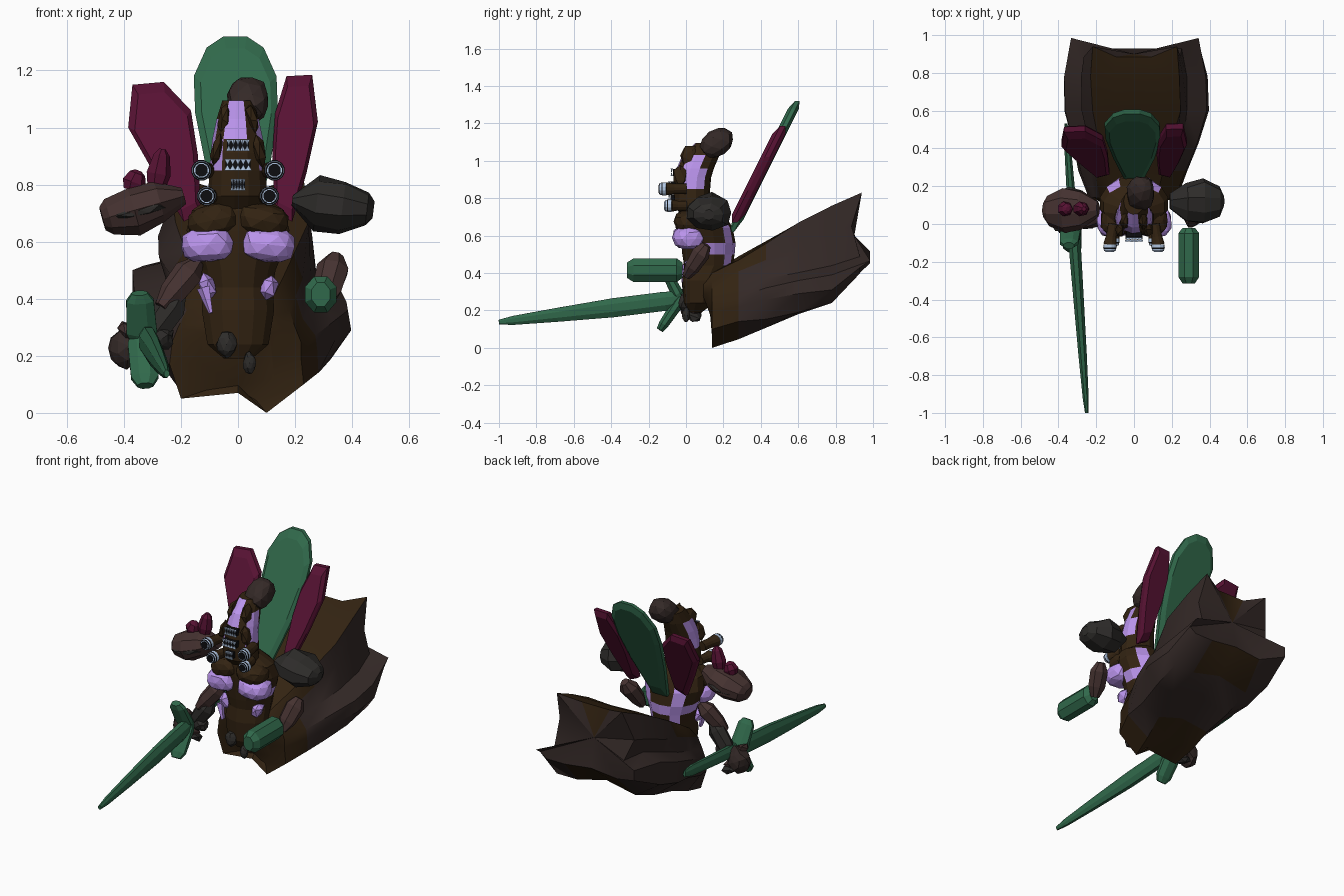
import bpy, bmesh, math, random
from mathutils import Vector, Euler

if "Cube" in bpy.data.objects:
    bpy.data.objects.remove(bpy.data.objects["Cube"])

random.seed(4)
COL = dict(green=(.03, .14, .07), magenta=(.095, .006, .033), lilac=(.5, .3, .85),
           brown=(.033, .017, .006), dark=(.034, .022, .020), red=(.06, .032, .03),
           black=(.004, .004, .005), grey=(.027, .025, .023), pale=(.45, .58, .78))
MAT = {}
for k, c in COL.items():
    MAT[k] = bpy.data.materials.new(k)
    MAT[k].diffuse_color = (*c, 1)


def finish(name, bm, mats, pick=None):
    bmesh.ops.recalc_face_normals(bm, faces=bm.faces)
    me = bpy.data.meshes.new(name)
    if pick:
        for f in bm.faces:
            f.material_index = pick(f.calc_center_median(), f.normal)
    bm.to_mesh(me)
    bm.free()
    ob = bpy.data.objects.new(name, me)
    bpy.context.collection.objects.link(ob)
    for m in mats.split():
        me.materials.append(MAT[m])
    return ob


def loft(name, rings, mats, pick=None, end=None):
    bm = bmesh.new()
    vs = [[bm.verts.new(p) for p in r] for r in rings]
    n = len(vs[0])
    for a, b in zip(vs, vs[1:]):
        for i in range(n):
            bm.faces.new((a[i], a[(i + 1) % n], b[(i + 1) % n], b[i]))
    bm.faces.new(vs[0])
    if end is None:
        bm.faces.new(vs[-1])
    else:
        c = bm.verts.new(end)
        for i in range(n):
            bm.faces.new((vs[-1][i], vs[-1][(i + 1) % n], c))
    return finish(name, bm, mats, pick)


def tube(name, p0, p1, prof, mat, n=8, ref=(0, 0, 1), jit=0):
    """prof: (fraction along, half width sideways, half width toward ref)"""
    p0, p1 = Vector(p0), Vector(p1)
    d = (p1 - p0).normalized()
    u = d.cross(Vector(ref)).normalized()
    v = u.cross(d)
    rings = []
    for t, a, b in prof:
        ring = []
        for i in range(n):
            w = 2 * math.pi * (i + .5) / n
            s = 1 + random.uniform(-jit, jit)
            ring.append(p0.lerp(p1, t) + s * (u * a * math.cos(w) + v * b * math.sin(w)))
        rings.append(ring)
    return loft(name, rings, mat)


def blob(name, loc, size, mat, rot=(0, 0, 0), jit=.12, sub=2, box=1):
    bm = bmesh.new()
    bmesh.ops.create_icosphere(bm, subdivisions=sub, radius=1)
    e = Euler([math.radians(r) for r in rot])
    for v in bm.verts:
        p = v.co * (1 + random.uniform(-jit, jit))
        q = Vector([math.copysign(abs(p[i]) ** box, p[i]) * size[i] for i in range(3)])
        q.rotate(e)
        v.co = q + Vector(loc)
    return finish(name, bm, mat)


def horizontal(rows, n):
    """rows: z, half width, y centre, half depth"""
    return [[Vector((w * math.cos(2 * math.pi * (i + .5) / n), yc + d * math.sin(2 * math.pi * (i + .5) / n), z))
             for i in range(n)] for z, w, yc, d in rows]


def leaf(name, outline, y0, mat, t=.03):
    n = len(outline)
    cx, cz = sum(p[0] for p in outline) / n, sum(p[1] for p in outline) / n
    rings = []
    for s, o in ((.84, -t), (1, -.4 * t), (1, .4 * t), (.84, t)):
        ring = []
        for x, z in outline:
            x, z = cx + (x - cx) * s, cz + (z - cz) * s
            ring.append(Vector((x, y0 + (z - .65) * .5 + o, z)))
        rings.append(ring)
    return loft(name, rings, mat)


# draped cloak: front section blends into a lobed rear section (x, z)
front = [(.22, .2), (.22, .25), (.2, .3), (.18, .36), (.12, .4), (.05, .4), (-.05, .4), (-.12, .4),
         (-.18, .36), (-.21, .3), (-.23, .25), (-.24, .17), (-.2, .05), (0, .07), (.1, 0), (.23, .1)]
rear = [(.39, .31), (.38, .39), (.28, .44), (.26, .62), (.24, .76), (.1, .76), (-.1, .76), (-.23, .76),
        (-.28, .62), (-.25, .53), (-.37, .5), (-.37, .36), (-.2, .25), (0, .29), (.2, .24), (.34, .24)]
rings = [[Vector((x * .55, .12 - (z - .2) * .3, .2 + (z - .2) * .8)) for x, z in front]]
for t in (0, .22, .45, .72, 1):
    ring = []
    for (x0, z0), (x1, z1) in zip(front, rear):
        w = min(1, t * 1.35) ** .8
        j = random.uniform(-.012, .012) if 0 < t < 1 else 0
        ring.append(Vector((x0 + (x1 - x0) * w + j, .14 + .64 * t, z0 + (z1 - z0) * t + j)))
    rings.append(ring)
last = []
for i, (x, z) in enumerate(rear):
    up = z > .6
    wave = .035 if i in (1, 4, 7, 10, 11) else -.02
    last.append(Vector((x * (.95 if up else .9), (.905 if up else .95) + wave,
                        z + (.07 if i in (4, 7) else .03) if up else .47 + (z - .4) * .45)))
rings.append(last)
cloak = loft("cloak", rings, "dark brown",
             lambda c, n: 1 if abs(c.x) < .2 and c.y < .9 and (c.z > .3 or c.y < .5)
             or c.y < .25 and c.x > 0 else 0, end=(0, .9, .6))
for p in cloak.data.polygons:
    p.use_smooth = True
bpy.context.view_layer.objects.active = cloak
cloak.select_set(True)
bpy.ops.object.shade_smooth_by_angle(angle=math.radians(35))

# torso with lilac waist markings
torso = [(.19, .05, .05, .035), (.24, .11, .07, .08), (.36, .13, .09, .11), (.44, .125, .12, .13),
         (.50, .135, .12, .14), (.56, .16, .12, .145), (.64, .185, .11, .14), (.71, .165, .09, .12), (.77, .08, .07, .08)]
loft("torso", horizontal(torso, 14), "brown lilac",
     lambda c, n: 1 if (.52 < c.z < .6 and c.y > .06) or (.46 < c.z < .68 and c.y > .1 and int(c.x * 18 + 20) % 3 == 0)
     else 0)
for s in (-1, 1):
    blob("chest_plate", (s * .105, .015, .59), (.095, .088, .062), "lilac", (0, s * 6, 0), .04, 2, .75)
    blob("collar_muscle", (s * .085, .02, .675), (.095, .085, .06), "brown", (0, s * 12, 0), .05, 2, .8)
    blob("hip_marking", (s * .108, .035, .44), (.032, .05, .05), "lilac", (0, s * 15, 0), .15, 1)
tube("hip_stripe", (-.12, -.005, .44), (-.095, -.01, .35), ((0, .025, .02), (1, .008, .015)), "lilac", 5, (0, 1, 0))
blob("belt_charm", (-.04, -.01, .24), (.035, .03, .045), "grey")
blob("belt_charm_tip", (.04, .0, .175), (.022, .022, .038), "grey")

# long head leaning back
head = [(.70, .09, .06, .075), (.76, .105, .03, .095), (.85, .10, .03, .1), (.91, .095, .035, .1),
        (.96, .09, .05, .1), (1.03, .075, .08, .1), (1.095, .055, .12, .07)]
loft("head", horizontal(head, 13), "brown lilac",
     lambda c, n: 1 if c.z > .95 and c.y < .08 and abs(c.x) < .03 or .87 < c.z < 1.0 and abs(c.x) > .06 and c.y < .1
     else 0)
blob("head_crest", (.035, .165, 1.095), (.075, .095, .07), "dark", (35, 0, 0), .06, 2, .85)
for s in (-1, 1):
    blob("cheek_ridge", (s * .075, -.03, .92), (.022, .04, .06), "brown", (0, s * -12, 0), .1, 1)
    blob("brow_ridge", (s * .05, .02, 1.03), (.022, .05, .06), "brown", (-30, s * -12, 0), .1, 1)

# three stacked mouths with teeth
for y, z, w in ((-.062, .938, .042), (-.075, .87, .048), (-.075, .80, .026)):
    tube("mouth", (0, y + .04, z), (0, y - .008, z), ((0, w * 1.3, .028), (1, w * 1.3, .026)), "black", 4)
    for r in (-1, 1):
        for i in range(5):
            x = w * (i - 2) / 2.6
            tube("tooth", (x, y - .014, z + r * .02), (x, y - .016, z + r * .001),
                 ((0, w / 3.8, .006), (1, .001, .001)), "pale", 6, (0, 1, 0))

# four eye tubes
for s in (-1, 1):
    for x, y, z, r in ((.128, -.14, .85, .036), (.11, -.11, .76, .034)):
        x *= s
        tube("eye_tube", (x * .85, 0, z), (x, y + .03, z), ((0, r * .8, r * .8), (.6, r * .8, r * .8), (1, r, r)), "brown", 12)
        tube("eye_rim", (x, y + .032, z), (x, y, z), ((0, r, r), (.5, r, r), (1, r * .9, r * .9)), "pale", 12)
        tube("eye_ring", (x, y + .015, z), (x, y - .003, z), ((0, r * 1.02, r * 1.02), (1, r * .84, r * .84)), "black", 12)
        tube("eye_glint", (x, y, z), (x, y - .005, z), ((0, r * .78, r * .78), (1, r * .74, r * .74)), "pale", 12)
        tube("eye_lens", (x, y, z), (x, y - .008, z), ((0, r * .64, r * .64), (1, r * .62, r * .62)), "black", 12)

# back fins
leaf("middle_fin", [(-.05, .62), (.05, .62), (.11, .85), (.14, 1.05), (.135, 1.18), (.09, 1.28), (.03, 1.32),
                    (-.05, 1.32), (-.11, 1.28), (-.155, 1.18), (-.15, 1.05), (-.11, .85)], .26, "green")
leaf("left_fin", [(-.19, .67), (-.13, .7), (-.14, .9), (-.165, 1.06), (-.26, 1.16), (-.37, 1.15), (-.385, 1.0),
                  (-.3, .85)], .25, "magenta", .035)
leaf("right_fin", [(.19, .67), (.13, .7), (.12, .9), (.13, 1.05), (.17, 1.18), (.26, 1.185), (.28, 1.02),
                   (.24, .84)], .25, "magenta", .035)

# shoulder armour: wedges sloping outward
tube("right_pauldron", (.19, .12, .745), (.475, .12, .71),
     ((0, .04, .02), (.3, .105, .095), (.62, .125, .095), (.92, .085, .055), (1, .03, .03)), "grey", 9, (.2, 0, 1), .1)
tube("left_pauldron", (-.19, .08, .76), (-.475, .07, .68),
     ((0, .04, .03), (.3, .1, .075), (.62, .125, .085), (.92, .085, .06), (1, .04, .04)), "red", 9, (0, 0, 1), .1)
blob("left_pauldron_plate", (-.345, .07, .71), (.115, .12, .03), "grey", (0, -14, 0), .1)
for x, z, h in ((-.29, .78, .145), (-.375, .78, .07)):
    tube("shoulder_spike", (x, .08, z), (x + .025, .08, z + h),
         ((0, .03, .03), (.4, .045, .04), (.85, .03, .03), (1, .012, .012)), "magenta", 7, (0, 1, 0))

# arms
ARM = ((0, .025, .025), (.25, .055, .05), (.7, .05, .045), (1, .025, .025))
tube("right_forearm", (.345, .11, .55), (.3, .0, .38), ARM, "red", 7, (0, 1, 0), .1)
tube("left_elbow", (-.14, .06, .53), (-.27, .0, .37), ARM, "red", 7, (0, 1, 0), .12)
tube("left_forearm", (-.2, .03, .42), (-.33, .02, .24), ARM, "grey", 7, (0, 1, 0), .15)
for i in range(4):
    blob("left_finger", (-.375 + .015 * i, .0 + .012 * i, .28 - .035 * i), (.06, .06, .032),
         "grey" if i % 2 else "red", (0, 35, 15 * i), .15, 1)
blob("left_palm", (-.385, .03, .235), (.065, .06, .08), "dark", (0, 25, 0), .15)
blob("left_thumb", (-.265, .02, .26), (.04, .05, .045), "grey", (0, 25, 0), .15)

# sword with winged guard
tube("sword_blade", (-.36, .53, .33), (-.25, -1, .137),
     ((0, .008, .02), (.05, .018, .035), (.33, .028, .04), (.42, .035, .055), (.6, .03, .055), (.8, .024, .04),
      (.95, .017, .026), (1, .01, .014)), "green", 8)
GUARD = ((0, .03, .02), (.15, .052, .028), (.75, .058, .035), (1, .035, .025))
tube("guard_upper", (-.345, -.115, .42), (-.335, -.02, .24), GUARD, "green", 8, (0, 1, 0))
tube("guard_lower", (-.325, -.14, .095), (-.335, -.01, .29), GUARD, "green", 8, (0, 1, 0))

# pistol in the right hand
tube("pistol", (.29, -.02, .415), (.29, -.315, .415),
     ((0, .035, .045), (.1, .06, .069), (.88, .06, .069), (1, .035, .045)), "green", 8)

for m in bpy.data.materials:
    if m.users and not m.is_grease_pencil:
        m.use_nodes = True
        m.node_tree.nodes["Principled BSDF"].inputs["Base Color"].default_value = m.diffuse_color
